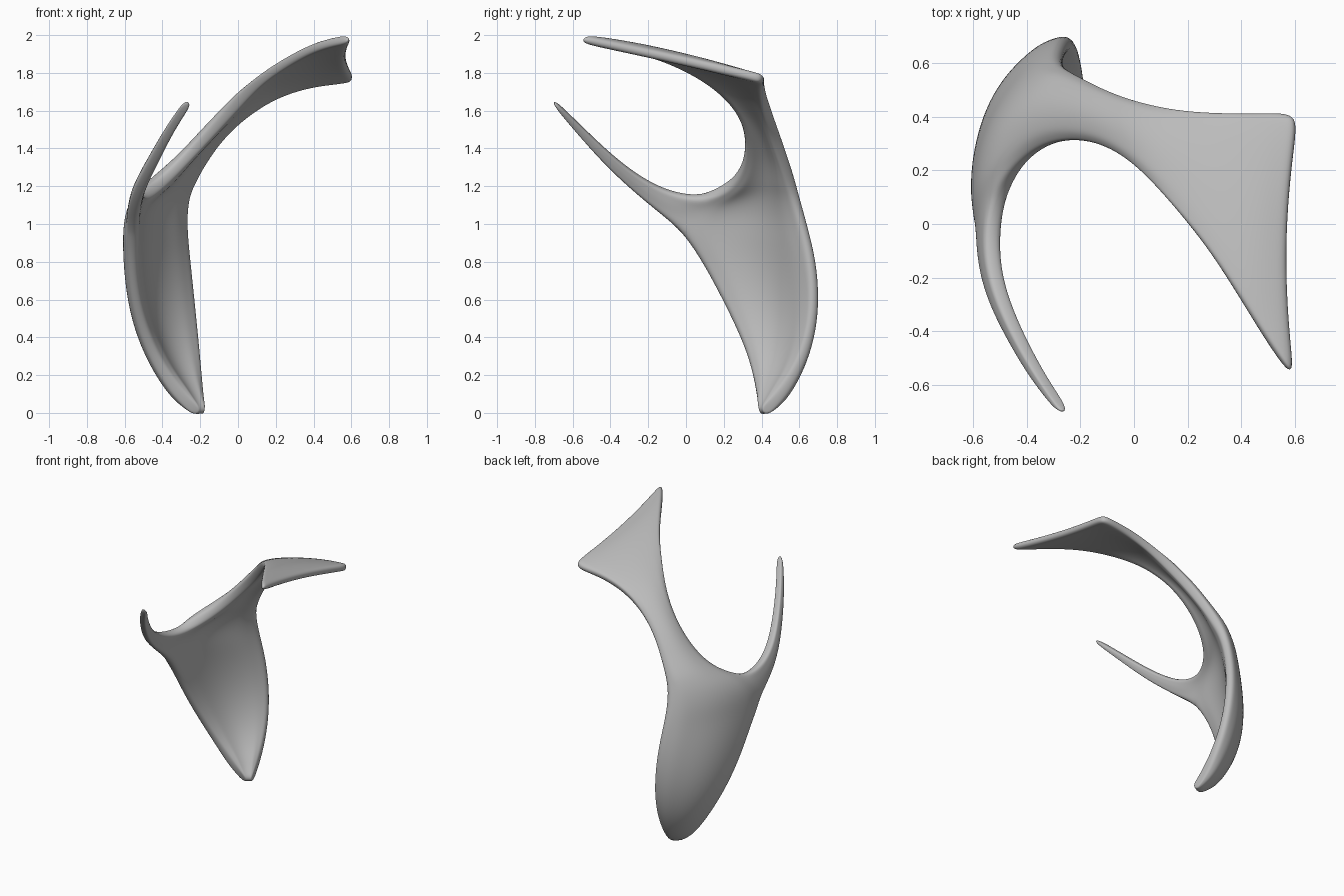
import bpy
from mathutils import Vector

cube = bpy.data.objects.get("Cube")
if cube:
    bpy.data.objects.remove(cube)

bone = bpy.data.materials.new("matte grey")
bone.use_nodes = True
bone.diffuse_color = (0.5, 0.5, 0.5, 1)
bone.node_tree.nodes["Principled BSDF"].inputs["Base Color"].default_value = (0.5, 0.5, 0.5, 1)

# Main sheet: each rib runs from the front edge to the back edge
front_edge = [(-.215, .39, .0), (-.32, .375, .1), (-.46, .34, .3), (-.545, .22, .55),
              (-.565, .09, .8), (-.56, -.02, .96), (-.55, .03, 1.06), (-.51, .11, 1.14),
              (-.4, .26, 1.21), (-.27, .325, 1.35), (-.11, .315, 1.52), (.02, .225, 1.67),
              (.13, .09, 1.78), (.29, -.1, 1.88), (.43, -.34, 1.955), (.61, -.62, 1.99)]
back_edge = [(-.175, .41, .005), (-.185, .5, .08), (-.2, .63, .28), (-.225, .69, .52),
             (-.25, .685, .75), (-.27, .65, .92), (-.275, .615, 1.04), (-.265, .585, 1.14),
             (-.24, .56, 1.21), (-.18, .525, 1.32), (-.08, .47, 1.47), (.06, .43, 1.6),
             (.22, .41, 1.695), (.4, .41, 1.745), (.53, .415, 1.755), (.62, .415, 1.77)]
bulge = [0, .03, .075, .105, .11, .11, .1, .08, .06, .045, .035, .025, .02, .015, .015, 0]
across = [0, .12, .37, .63, .88, 1]

# Horn: lower and upper edges, growing out of the front edge
horn_low = [(-.56, -.13, 1.05), (-.535, -.27, 1.165), (-.455, -.43, 1.31),
            (-.365, -.59, 1.495), (-.265, -.71, 1.64)]
horn_high = [(-.535, -.06, 1.16), (-.515, -.22, 1.23), (-.445, -.39, 1.36),
             (-.35, -.565, 1.53), (-.258, -.695, 1.655)]

verts, faces, weights = [], [], []


def quads(row_a, row_b):
    for i in range(len(row_a) - 1):
        faces.append((row_a[i], row_b[i], row_b[i + 1], row_a[i + 1]))


def add_row(points, row_weights):
    start = len(verts)
    verts.extend(points)
    weights.extend(row_weights)
    return list(range(start, len(verts)))


F = [Vector(p) for p in front_edge]
B = [Vector(p) for p in back_edge]
centre = [(f + b) / 2 for f, b in zip(F, B)]
last = len(F) - 1
rows = []
for i in range(last + 1):
    tangent = centre[min(i + 1, last)] - centre[max(i - 1, 0)]
    outward = tangent.cross(B[i] - F[i]).normalized()
    # The free end of the upper plate dips inward between its corners
    shift = outward * bulge[i] if i < last else Vector((-.05, 0, 0))
    points = [F[i].lerp(B[i], t) + shift * 4 * t * (1 - t) for t in across]
    # Thick blade, thinner arm, thin upper plate
    middle = .5 if i in (0, last) else 1 if i < 9 else .8 if i < 12 else .6
    rows.append(add_row(points, [.5 if t in (0, 1) else middle for t in across]))
for a, b in zip(rows, rows[1:]):
    quads(a, b)

# Horn rows share the front-edge vertices at the root
previous = [rows[i][0] for i in (5, 6, 7)]
for i in previous:
    weights[i] = .7
for k, (low, high) in enumerate(zip(horn_low, horn_high)):
    low, high = Vector(low), Vector(high)
    thick = .74 - .08 * k
    row = add_row([low, (low + high) / 2, high], [thick * .85, thick, thick * .85])
    quads(previous, row)
    previous = row

mesh = bpy.data.meshes.new("curved_blade")
mesh.from_pydata([tuple(v) for v in verts], [], faces)
mesh.materials.append(bone)
blade = bpy.data.objects.new("curved_blade", mesh)
bpy.context.collection.objects.link(blade)

# Thickness tapers toward the rim and the tips
group = blade.vertex_groups.new(name="thickness")
for i, w in enumerate(weights):
    group.add([i], w, "REPLACE")

sheet = blade.modifiers.new("smooth_sheet", "SUBSURF")
sheet.levels = sheet.render_levels = 1
solid = blade.modifiers.new("thickness", "SOLIDIFY")
solid.thickness = .1
solid.offset = 0
solid.vertex_group = "thickness"
rounding = blade.modifiers.new("rounded_rim", "SUBSURF")
rounding.levels = rounding.render_levels = 2
for poly in mesh.polygons:
    poly.use_smooth = True
